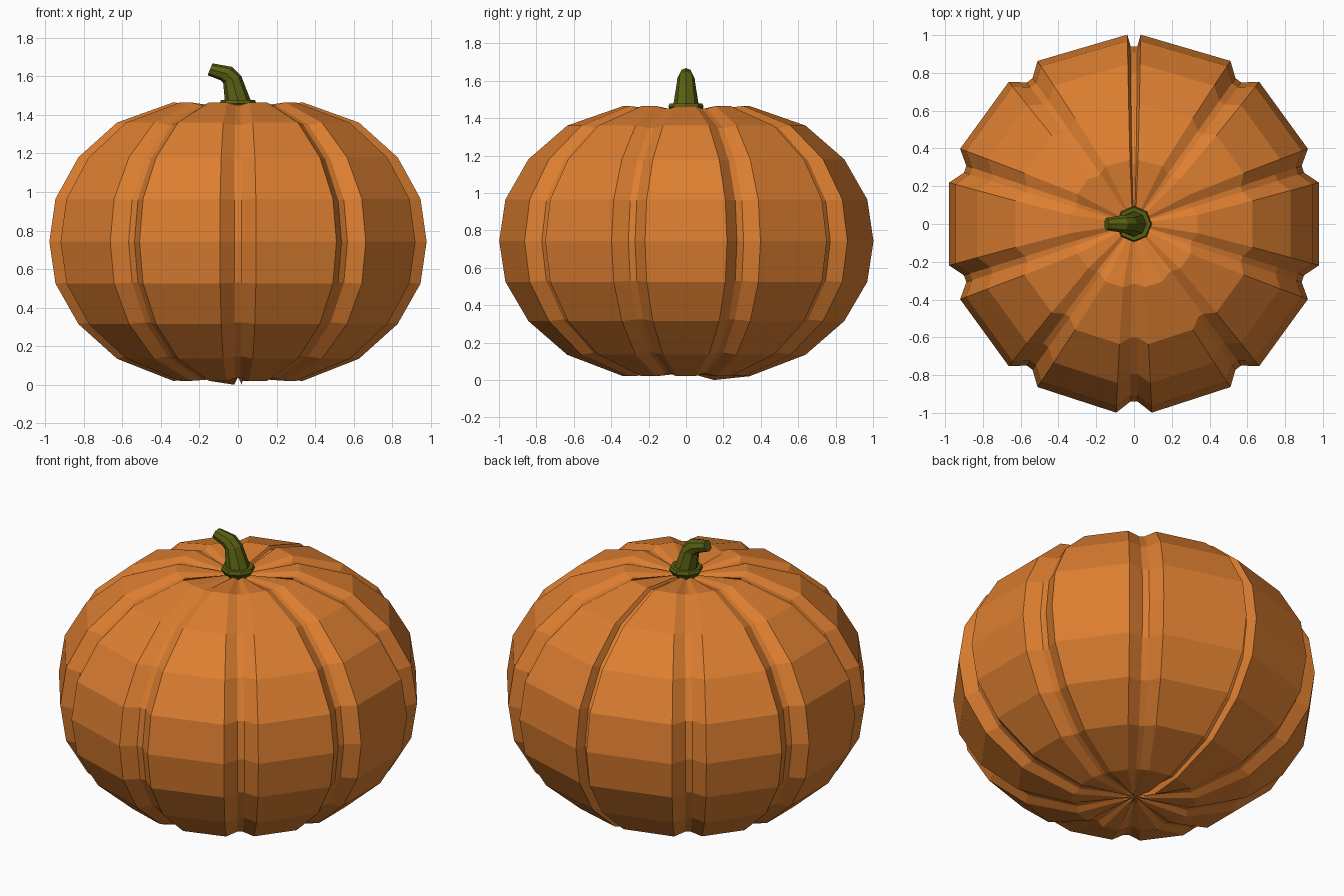
import bpy, bmesh, math
from mathutils import Vector

if "Cube" in bpy.data.objects:
    bpy.data.objects.remove(bpy.data.objects["Cube"])


def material(name, rgb):
    m = bpy.data.materials.new(name)
    m.diffuse_color = (*rgb, 1)
    m.use_nodes = True
    m.node_tree.nodes["Principled BSDF"].inputs["Base Color"].default_value = m.diffuse_color
    return m


orange = material("pumpkin_orange", (0.72, 0.21, 0.03))
green = material("stem_green", (0.1, 0.115, 0.006))


def loft(name, rings, mat):
    """Skin closed rings of equal length, fan-capping both ends."""
    bm = bmesh.new()
    vs = [[bm.verts.new(p) for p in ring] for ring in rings]
    n = len(rings[0])
    for a, b in zip(vs, vs[1:]):
        for i in range(n):
            j = (i + 1) % n
            bm.faces.new((a[i], a[j], b[j], b[i]))
    for ring in (vs[0], vs[-1]):
        c = bm.verts.new(sum((v.co for v in ring), Vector()) / n)
        for i in range(n):
            bm.faces.new((ring[i], ring[(i + 1) % n], c))
    bmesh.ops.recalc_face_normals(bm, faces=bm.faces)
    me = bpy.data.meshes.new(name)
    bm.to_mesh(me)
    bm.free()
    me.materials.append(mat)
    ob = bpy.data.objects.new(name, me)
    bpy.context.collection.objects.link(ob)
    return ob


# Pumpkin body: ten flat ribs parted by grooves, narrow slit at the back
profile = [(0.06, 0.035), (0.34, 0.02), (0.64, 0.135), (0.847, 0.315),
           (0.97, 0.525), (1.003, 0.742), (0.97, 0.965), (0.847, 1.18),
           (0.64, 1.36), (0.34, 1.465), (0.06, 1.435)]
MID = 0.742
rings = []
for level, (r, z) in enumerate(profile):
    ring = []
    for k in range(10):
        a = math.radians(-90 + 36 * k)
        out = Vector((math.cos(a), math.sin(a), 0))
        side = Vector((-math.sin(a), math.cos(a), 0))
        back = k == 5
        w = min((0.035 if back else 0.094) * r ** 0.45, r * 0.194)
        floor = w * (0.5 if back else 0.2)
        edge_r, edge_z = math.sqrt(r * r - w * w), z
        if back and level == 0:
            edge_r, edge_z, w = 0.15, 0.0, 0.02
        floor_z = MID + (z - MID) * 0.98
        for s, rr, zz in ((-w, edge_r, edge_z), (-floor, r * 0.937, floor_z),
                          (floor, r * 0.937, floor_z), (w, edge_r, edge_z)):
            ring.append(out * rr + side * s + Vector((0, 0, zz)))
    rings.append(ring)
loft("pumpkin_body", rings, orange)


def stem_ring(x, z, radius, ax, az):
    """Octagon centred on (x, 0, z), facing along (ax, 0, az)."""
    n = Vector((ax, 0, az)).normalized()
    u = Vector((n.z, 0, -n.x))
    v = Vector((0, 1, 0))
    return [Vector((x, 0, z)) + radius * (u * math.cos(t) + v * math.sin(t))
            for t in (math.tau * i / 8 for i in range(8))]


# Stem foot and bent stem
loft("stem_foot", [stem_ring(0, 1.425, 0.07, 0, 1), stem_ring(0, 1.46, 0.095, 0, 1),
                   stem_ring(0, 1.478, 0.088, 0, 1)], green)
loft("stem", [stem_ring(0, 1.47, 0.068, 0, 1),
              stem_ring(-0.03, 1.585, 0.05, -0.35, 0.94),
              stem_ring(-0.062, 1.615, 0.046, -0.75, 0.66),
              stem_ring(-0.145, 1.637, 0.033, -0.92, 0.38)], green)
